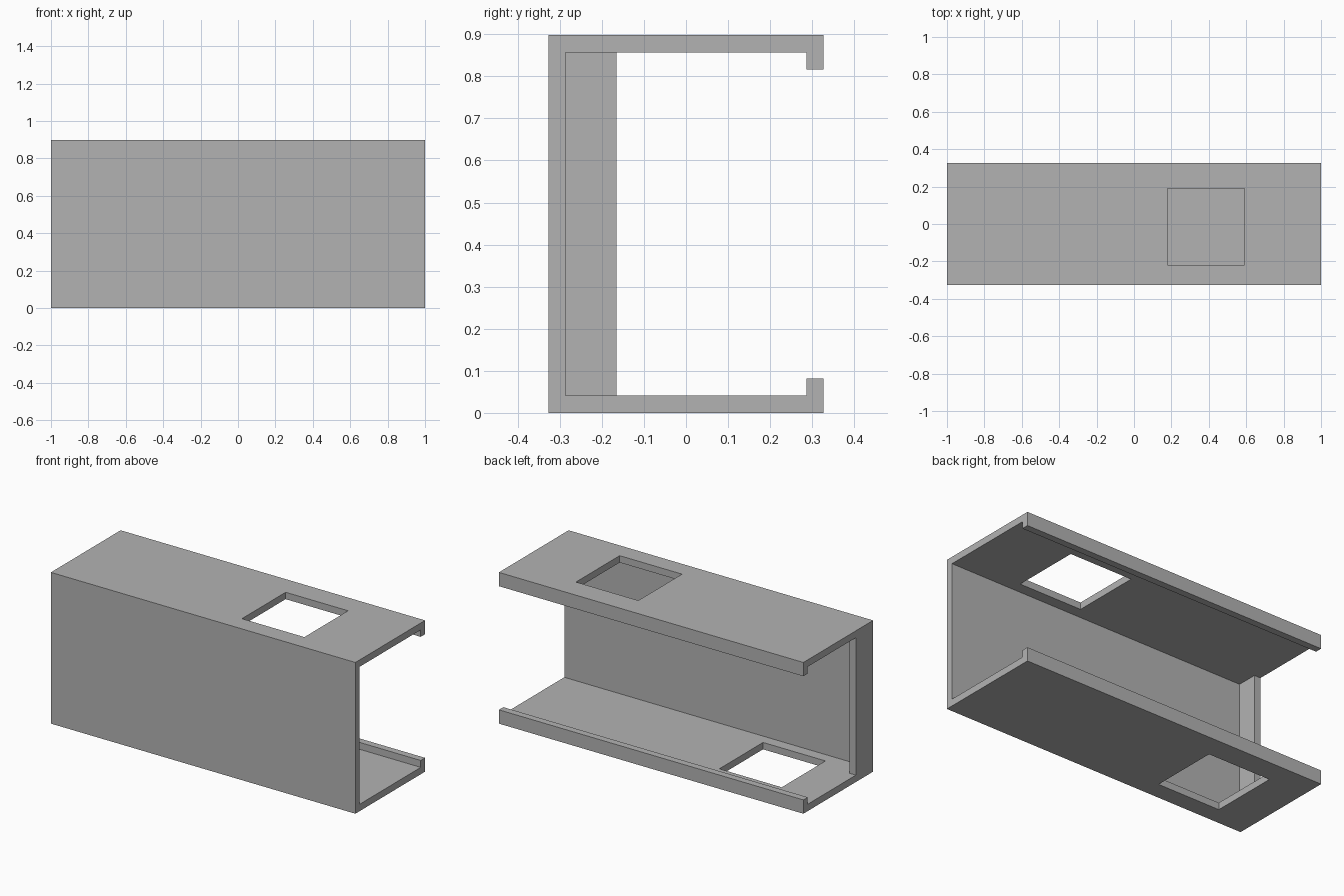
import bpy
import bmesh

cube = bpy.data.objects.get("Cube")
if cube:
    bpy.data.objects.remove(cube, do_unlink=True)

LENGTH, DEPTH, HEIGHT = 2.0, 0.654, 0.898
T = 0.041            # sheet thickness
LIP = 2 * T          # lip height including the flange
HOLE = 0.41          # side of the square openings

grey = bpy.data.materials.new("grey")
grey.use_nodes = True
grey.diffuse_color = (0.45, 0.45, 0.45, 1)
grey.node_tree.nodes["Principled BSDF"].inputs["Base Color"].default_value = (0.45, 0.45, 0.45, 1)


def finish(name, bm):
    bmesh.ops.recalc_face_normals(bm, faces=bm.faces)
    mesh = bpy.data.meshes.new(name)
    bm.to_mesh(mesh)
    bm.free()
    mesh.materials.append(grey)
    obj = bpy.data.objects.new(name, mesh)
    bpy.context.collection.objects.link(obj)
    return obj


def box(name, low, high):
    bm = bmesh.new()
    bmesh.ops.create_cube(bm, size=1)
    for v in bm.verts:
        v.co = [h if c > 0 else l for c, l, h in zip(v.co, low, high)]
    return finish(name, bm)


# Lipped channel: lower half of the section, mirrored for the upper half
y = DEPTH / 2
half = [(-y, 0), (y, 0), (y, LIP), (y - T, LIP), (y - T, T), (T - y, T)]
section = half + [(a, HEIGHT - b) for a, b in reversed(half)]
bm = bmesh.new()
face = bm.faces.new([bm.verts.new((-LENGTH / 2, a, b)) for a, b in section])
extruded = bmesh.ops.extrude_face_region(bm, geom=[face], use_keep_orig=True)
moved = [g for g in extruded["geom"] if isinstance(g, bmesh.types.BMVert)]
bmesh.ops.translate(bm, verts=moved, vec=(LENGTH, 0, 0))
channel = finish("channel", bm)

# Square openings, one in each flange
for name, x, z in (("upper", 0.385, HEIGHT - T / 2), ("lower", -0.557, T / 2)):
    cutter = box(name + "_opening_cutter",
                 (x - HOLE / 2, -0.22, z - T), (x + HOLE / 2, HOLE - 0.22, z + T))
    cutter.hide_render = True
    cut = channel.modifiers.new(name + "_opening", 'BOOLEAN')
    cut.operation = 'DIFFERENCE'
    cut.solver = 'EXACT'
    cut.object = cutter
    bpy.context.view_layer.objects.active = channel
    bpy.ops.object.modifier_apply(modifier=cut.name)
    bpy.data.objects.remove(cutter, do_unlink=True)

# Partial end plate inside the right end
box("end_plate", (-LENGTH / 2, T - y, T), (T - LENGTH / 2, -0.165, HEIGHT - T))
